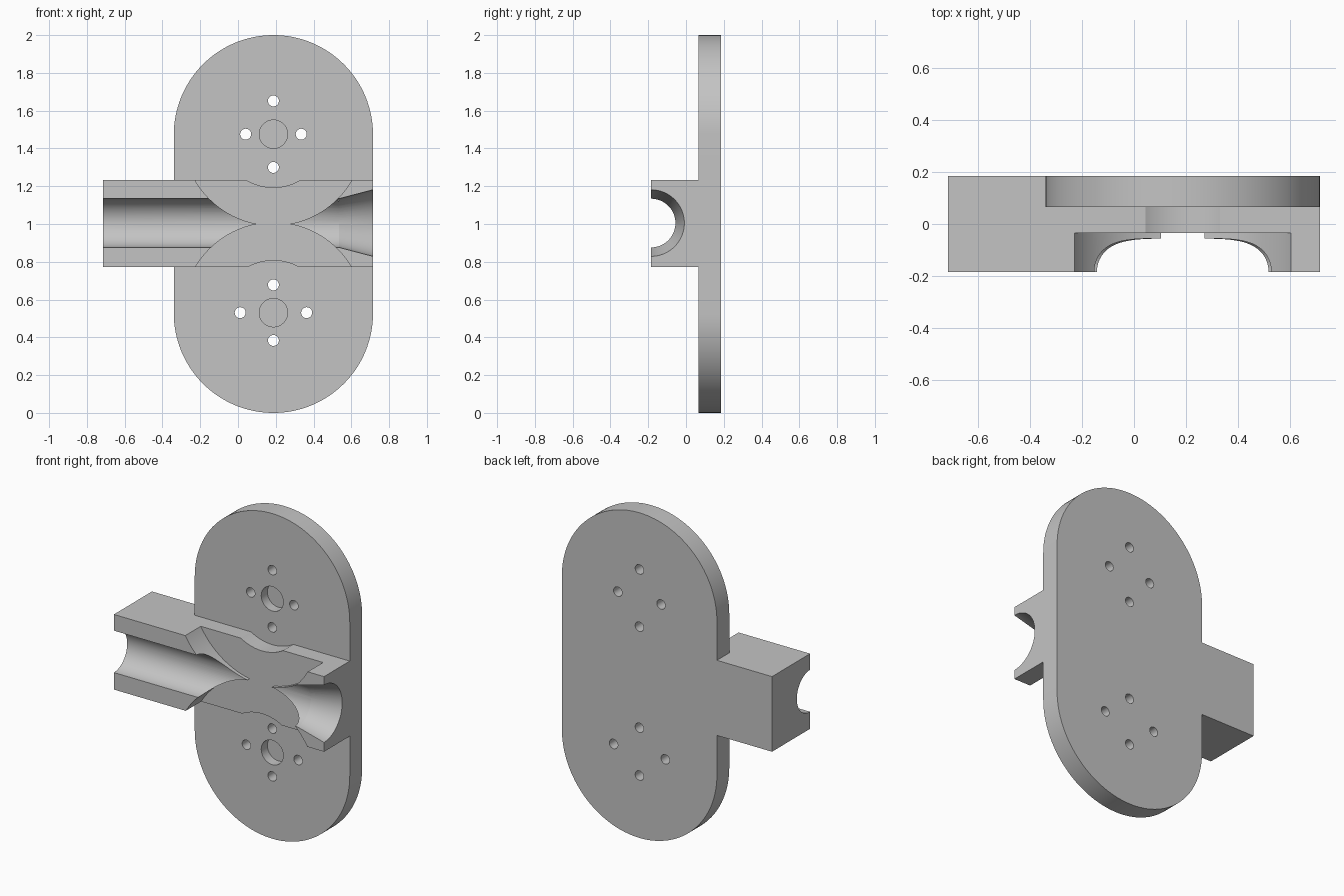
import bpy, bmesh
from math import pi, sin, cos
from mathutils import Matrix

cube = bpy.data.objects.get("Cube")
if cube:
    bpy.data.objects.remove(cube, do_unlink=True)

grey = bpy.data.materials.new("light grey")
grey.use_nodes = True
colour = (0.55, 0.55, 0.55, 1)
grey.diffuse_color = colour
grey.node_tree.nodes["Principled BSDF"].inputs["Base Color"].default_value = colour

CX = 0.1875                # shared x of both roller axes
R_END = 0.5275             # rounded plate ends
AXES = (R_END, 2 - R_END)  # roller axis heights
FRONT, FACE, BACK = -0.185, 0.065, 0.185
FLOOR = -0.035             # floor of the roller pockets
CHANNEL_Z = 1.005


def finish(name, bm):
    bmesh.ops.recalc_face_normals(bm, faces=bm.faces)
    mesh = bpy.data.meshes.new(name)
    bm.to_mesh(mesh)
    bm.free()
    mesh.materials.append(grey)
    obj = bpy.data.objects.new(name, mesh)
    bpy.context.collection.objects.link(obj)
    return obj


def disc(name, x, z, r, y0, y1, sides=96):
    """Cylinder along y."""
    bm = bmesh.new()
    m = Matrix.Translation((x, (y0 + y1) / 2, z)) @ Matrix.Rotation(pi / 2, 4, 'X')
    bmesh.ops.create_cone(bm, cap_ends=True, segments=sides, radius1=r,
                          radius2=r, depth=y1 - y0, matrix=m)
    return finish(name, bm)


def bore(name, x0, x1, r0, r1):
    """Cylinder or cone along x, centred on the front face of the block."""
    bm = bmesh.new()
    m = Matrix.Translation(((x0 + x1) / 2, FRONT, CHANNEL_Z)) @ Matrix.Rotation(pi / 2, 4, 'Y')
    bmesh.ops.create_cone(bm, cap_ends=True, segments=96, radius1=r0,
                          radius2=r1, depth=x1 - x0, matrix=m)
    return finish(name, bm)


def combine(target, tool, operation='DIFFERENCE'):
    mod = target.modifiers.new("bool", 'BOOLEAN')
    mod.operation = operation
    mod.solver = 'EXACT'
    mod.object = tool
    bpy.context.view_layer.objects.active = target
    bpy.ops.object.modifier_apply(modifier=mod.name)
    bpy.data.objects.remove(tool, do_unlink=True)


# Guide block with its arm
bm = bmesh.new()
bmesh.ops.create_cube(bm, size=1, matrix=Matrix.Translation((0, 0, 1.0025))
                      @ Matrix.Diagonal((1.43, BACK - FRONT, 0.462, 1)))
body = finish("guide_body", bm)

# Half-round channel and flared mouth
combine(body, bore("channel_cutter", -0.9, 0.6, 0.129, 0.129))
combine(body, bore("flare_cutter", 0.535, 0.715 + 0.018, 0.129, 0.181))

# Roller pockets and the deeper hub clearances
for z in AXES:
    combine(body, disc("roller_cutter", CX, z, 0.48, -0.3, FLOOR, 160))
    combine(body, disc("hub_cutter", CX, z, 0.279, -0.3, 0.12))

# Plate with rounded ends
bm = bmesh.new()
N = 64
outline = []
for z, start in ((AXES[1], 0), (AXES[0], pi)):
    for i in range(N + 1):
        a = start + pi * i / N
        outline.append(bm.verts.new((CX + R_END * cos(a), FACE, z + R_END * sin(a))))
face = bm.faces.new(outline)
extruded = bmesh.ops.extrude_face_region(bm, geom=[face])["geom"]
bmesh.ops.translate(bm, vec=(0, BACK - FACE, 0),
                    verts=[v for v in extruded if isinstance(v, bmesh.types.BMVert)])
combine(body, finish("plate", bm), 'UNION')

# Shaft recesses and screw holes
for z, dx, dz in ((AXES[0], 0.176, 0.147), (AXES[1], 0.147, 0.176)):
    z += 0.003
    combine(body, disc("shaft_cutter", CX, z, 0.075, 0, FACE + 0.06, 64))
    for sx, sz in ((1, 0), (-1, 0), (0, 1), (0, -1)):
        combine(body, disc("screw_cutter", CX + sx * dx, z + sz * dz, 0.029, 0, 0.3, 32))

bpy.ops.object.select_all(action='DESELECT')
body.select_set(True)
bpy.context.view_layer.objects.active = body
bpy.ops.object.shade_smooth_by_angle(angle=pi / 6)
